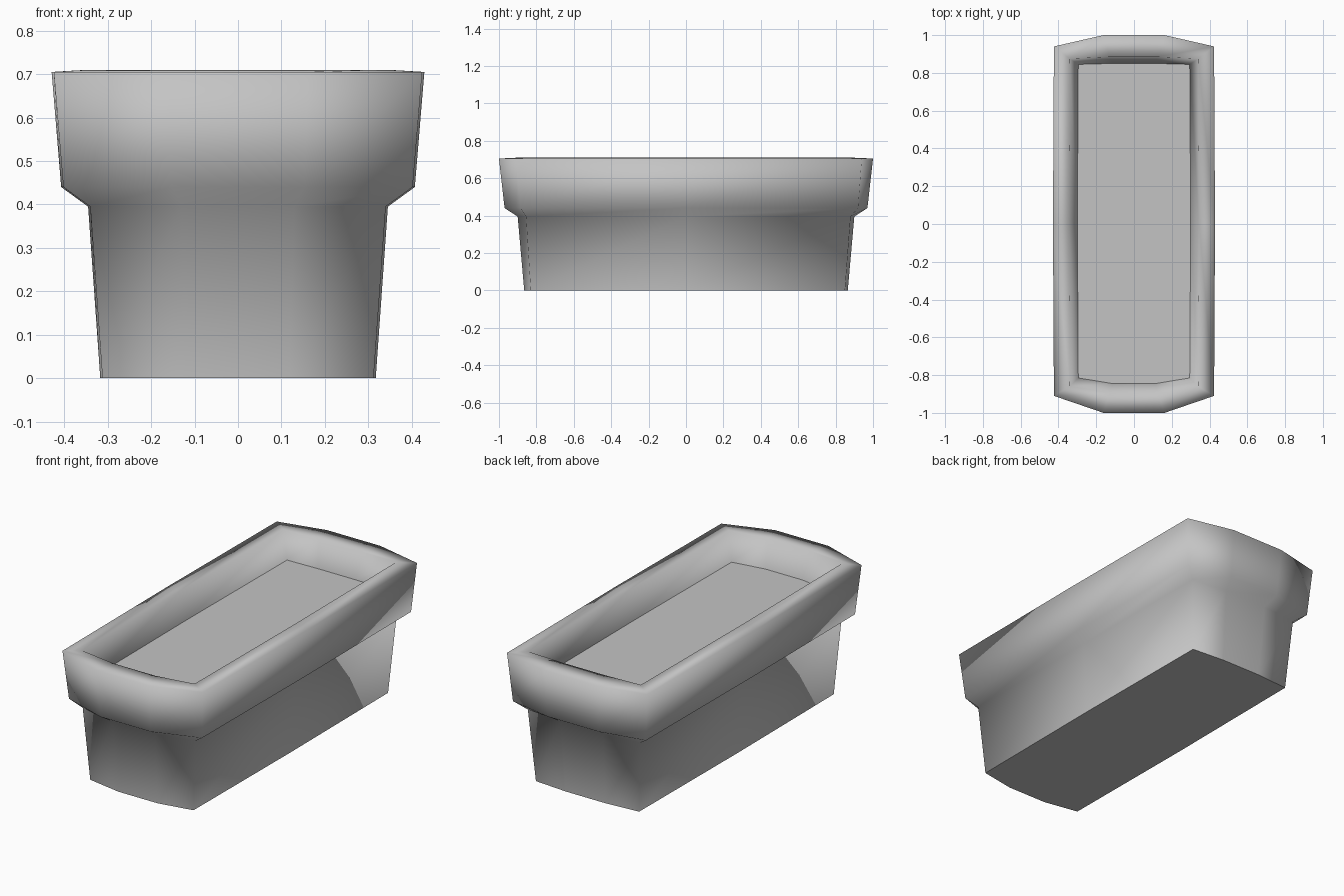
import bpy
import bmesh

cube = bpy.data.objects.get("Cube")
if cube:
    bpy.data.objects.remove(cube, do_unlink=True)

grey = bpy.data.materials.new("plain_grey")
grey.use_nodes = True
colour = (0.55, 0.55, 0.55, 1)
grey.diffuse_color = colour
grey.node_tree.nodes["Principled BSDF"].inputs["Base Color"].default_value = colour

# Levels: half width, height, corner and middle depth at front, then at back
LEVELS = [
    (0.312, 0.0, 0.83, 0.865, 0.85, 0.865),     # foot
    (0.340, 0.395, 0.855, 0.90, 0.88, 0.90),    # under the collar
    (0.402, 0.44, 0.885, 0.97, 0.92, 0.97),     # collar bottom
    (0.424, 0.705, 0.91, 1.0, 0.94, 1.0),       # outer rim
    (0.340, 0.71, 0.86, 0.895, 0.875, 0.885),   # inner rim
    (0.295, 0.565, 0.815, 0.845, 0.845, 0.85),  # soil edge
]


def ring(bm, width, z, front, front_mid, back, back_mid):
    """Oblong outline with bowed ends and slightly bulging sides."""
    mid = width * 0.38
    side = width + 0.005
    outline = [(-width, -front), (-mid, -front_mid), (mid, -front_mid), (width, -front),
               (side, 0), (width, back), (mid, back_mid), (-mid, back_mid),
               (-width, back), (-side, 0)]
    return [bm.verts.new((x, y, z)) for x, y in outline]


# Trough: stacked outlines bridged from the foot over the rim to the soil
bm = bmesh.new()
rings = [ring(bm, *level) for level in LEVELS]
for low, high in zip(rings, rings[1:]):
    for i in range(len(low)):
        j = (i + 1) % len(low)
        bm.faces.new((low[i], low[j], high[j], high[i]))
caps = [bm.faces.new(rings[0][::-1]), bm.faces.new(rings[-1])]

# Soft shading with crisp edges around the underside and the soil
for face in bm.faces:
    face.smooth = True
for cap in caps:
    for edge in cap.edges:
        edge.smooth = False

mesh = bpy.data.meshes.new("planter_trough")
bm.to_mesh(mesh)
bm.free()
mesh.materials.append(grey)
planter = bpy.data.objects.new("planter_trough", mesh)
bpy.context.collection.objects.link(planter)
